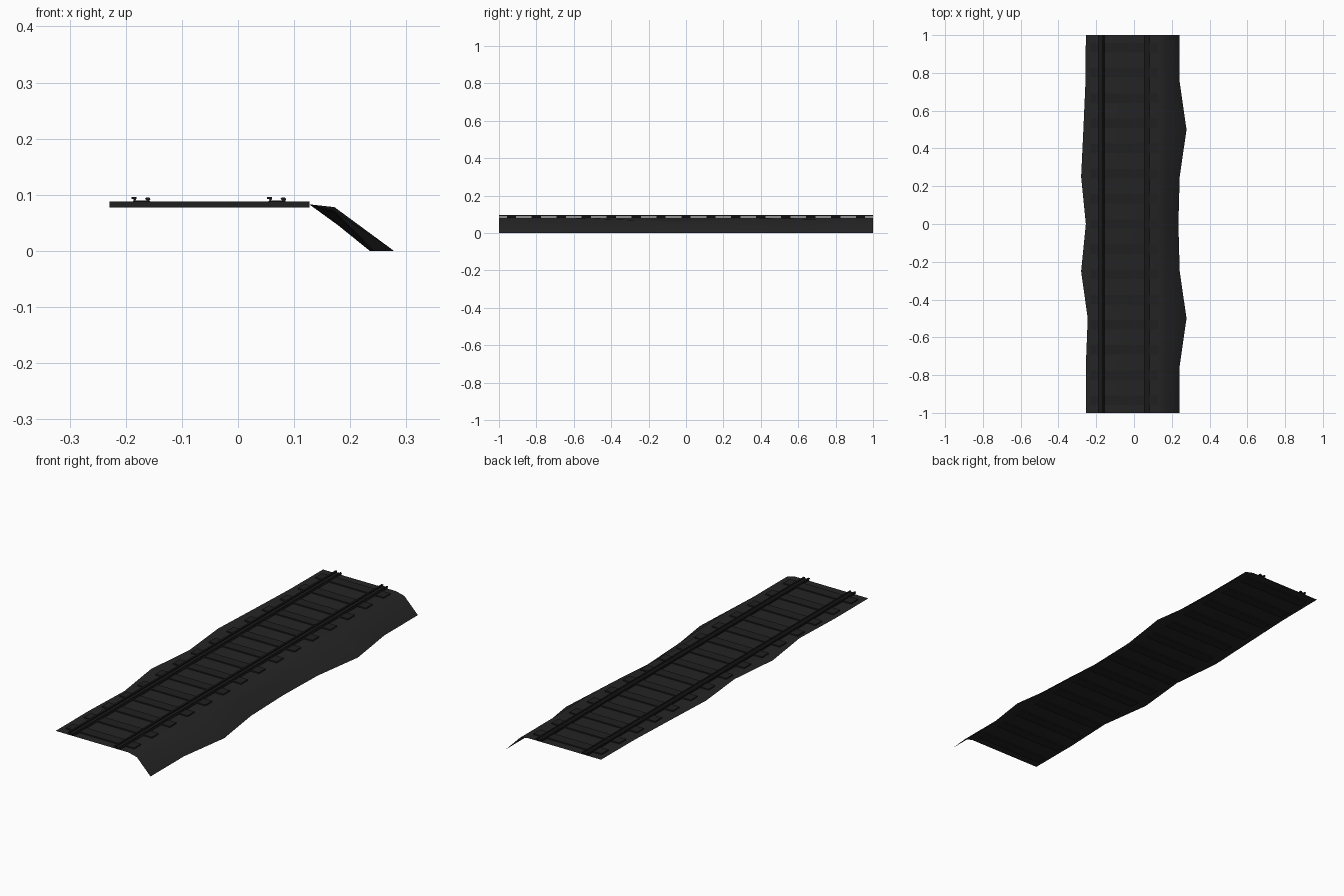
import bpy, bmesh

if "Cube" in bpy.data.objects:
    bpy.data.objects.remove(bpy.data.objects["Cube"])


def material(name, v):
    m = bpy.data.materials.new(name)
    m.diffuse_color = (v, v, v * 1.03, 1)
    m.use_nodes = True
    m.node_tree.nodes["Principled BSDF"].inputs["Base Color"].default_value = m.diffuse_color
    return m


ballast_mat = material("ballast dark grey", 0.018)
sleeper_mat = material("sleeper dark grey", 0.014)
rail_mat = material("rail near black", 0.010)


def make_object(name, bm, mat):
    bmesh.ops.recalc_face_normals(bm, faces=bm.faces)
    me = bpy.data.meshes.new(name)
    bm.to_mesh(me)
    bm.free()
    me.materials.append(mat)
    ob = bpy.data.objects.new(name, me)
    bpy.context.collection.objects.link(ob)
    return ob


# Ballast bed: open sheet, flat top with wavy left edge and a bank on the right
Z = 0.083
left = [-.255, -.255, -.245, -.28, -.255, -.28, -.268, -.257, -.255]
shoulder = [(.171, .072), (.171, .072), (.172, .078), (.172, .067), (.178, .046),
            (.172, .067), (.172, .078), (.171, .072), (.171, .072)]
foot = [.242, .242, .278, .242, .235, .242, .278, .242, .242]
bm = bmesh.new()
rows = []
for i in range(9):
    y = -1 + i * 0.25
    sx, sz = shoulder[i]
    pts = [(left[i], Z), (.127, Z), (sx, sz), (foot[i], 0)]
    rows.append([bm.verts.new((x, y, z)) for x, z in pts])
for a, b in zip(rows, rows[1:]):
    for j in range(3):
        bm.faces.new((a[j], a[j + 1], b[j + 1], b[j]))
bed = make_object("ballast_bed", bm, ballast_mat)
for p in bed.data.polygons:
    p.use_smooth = True
if bed.data.polygons[0].normal.z < 0:
    bed.data.flip_normals()

# Sleepers: evenly spaced thin planks sunk into the bed
N = 15
bm = bmesh.new()
for i in range(N):
    y = -1 + (i + 0.5) * 2 / N
    vs = bmesh.ops.create_cube(bm, size=1)["verts"]
    bmesh.ops.scale(bm, vec=(.356, .05, .011), verts=vs)
    bmesh.ops.translate(bm, vec=(-.051, y, .083), verts=vs)
make_object("sleepers", bm, sleeper_mat)

# Rails: one profile with a tall running ridge and a lower guard ridge, extruded along y
profile = [(0, .087), (.003, .090), (.003, .092), (-.001, .093), (-.001, .0965),
           (.008, .0965), (.008, .093), (.006, .090), (.026, .090), (.023, .093),
           (.025, .095), (.031, .095), (.033, .092), (.031, .090), (.033, .087)]
for name, x0 in (("left_rail", -.189), ("right_rail", .053)):
    bm = bmesh.new()
    f = bm.faces.new([bm.verts.new((x0 + x, -1, z)) for x, z in profile])
    ext = bmesh.ops.extrude_face_region(bm, geom=[f], use_keep_orig=True)["geom"]
    bmesh.ops.translate(bm, vec=(0, 2, 0),
                        verts=[g for g in ext if isinstance(g, bmesh.types.BMVert)])
    make_object(name, bm, rail_mat)
